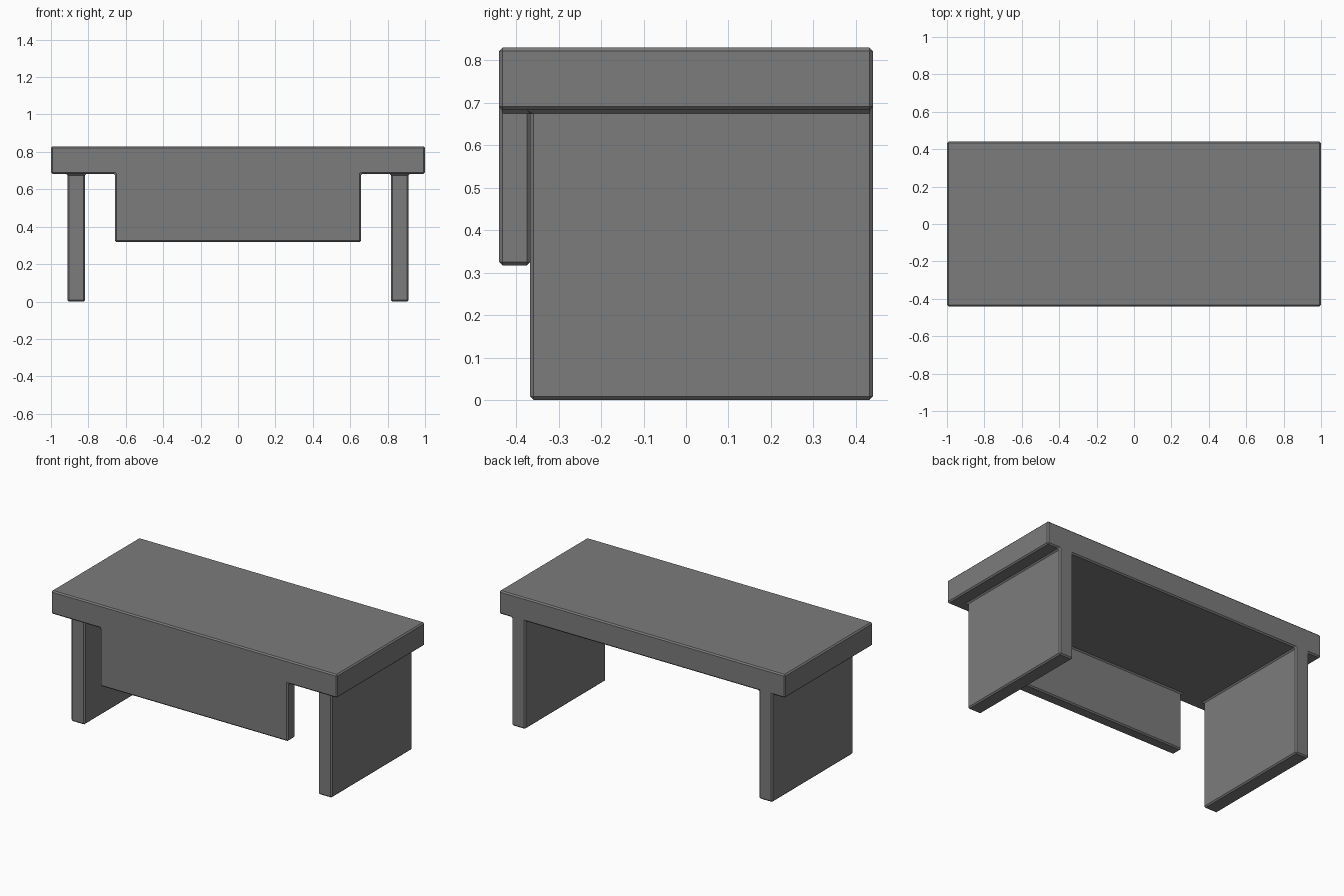
import bpy
import bmesh
import math

cube = bpy.data.objects.get("Cube")
if cube:
    bpy.data.objects.remove(cube, do_unlink=True)

# Grey finish
grey = bpy.data.materials.new("mid_grey")
grey.use_nodes = True
colour = (0.2, 0.2, 0.2, 1)
grey.diffuse_color = colour
grey.node_tree.nodes["Principled BSDF"].inputs["Base Color"].default_value = colour

# Cutting planes shared by the top, the legs and the front panel
xs = [-1, -0.912, -0.817, -0.657, 0.657, 0.817, 0.912, 1]
ys = [-0.44, -0.367, 0.44]
zs = [0, 0.317, 0.683, 0.83]


def filled(i, j, k):
    """Tell whether a cell between the planes is solid."""
    if not (0 <= i < len(xs) - 1 and 0 <= j < len(ys) - 1 and 0 <= k < len(zs) - 1):
        return False
    top = k == 2
    leg = i in (1, 5) and j == 1
    panel = i == 3 and j == 0 and k == 1
    return top or leg or panel


# One continuous body: keep only the outer faces of the solid cells
bm = bmesh.new()
for i in range(len(xs) - 1):
    for j in range(len(ys) - 1):
        for k in range(len(zs) - 1):
            if not filled(i, j, k):
                continue
            cell = (i, j, k)
            for axis in range(3):
                for side in (0, 1):
                    beside = list(cell)
                    beside[axis] += 2 * side - 1
                    if filled(*beside):
                        continue
                    corners = []
                    for a, b in ((0, 0), (1, 0), (1, 1), (0, 1)):
                        p = list(cell)
                        p[axis] += side
                        p[(axis + 1) % 3] += a
                        p[(axis + 2) % 3] += b
                        corners.append(bm.verts.new((xs[p[0]], ys[p[1]], zs[p[2]])))
                    bm.faces.new(corners if side else corners[::-1])

# Weld the faces and clear the flat seams
bmesh.ops.remove_doubles(bm, verts=bm.verts, dist=0.0001)
bmesh.ops.dissolve_limit(bm, angle_limit=0.02, verts=bm.verts, edges=bm.edges)
bmesh.ops.recalc_face_normals(bm, faces=bm.faces)

mesh = bpy.data.meshes.new("desk_body")
bm.to_mesh(mesh)
bm.free()
mesh.materials.append(grey)
desk = bpy.data.objects.new("desk_body", mesh)
bpy.context.collection.objects.link(desk)

# Narrow chamfer on every edge
bevel = desk.modifiers.new("chamfer", "BEVEL")
bevel.width = 0.008
bevel.segments = 1
bevel.limit_method = "ANGLE"
bevel.angle_limit = math.radians(30)
